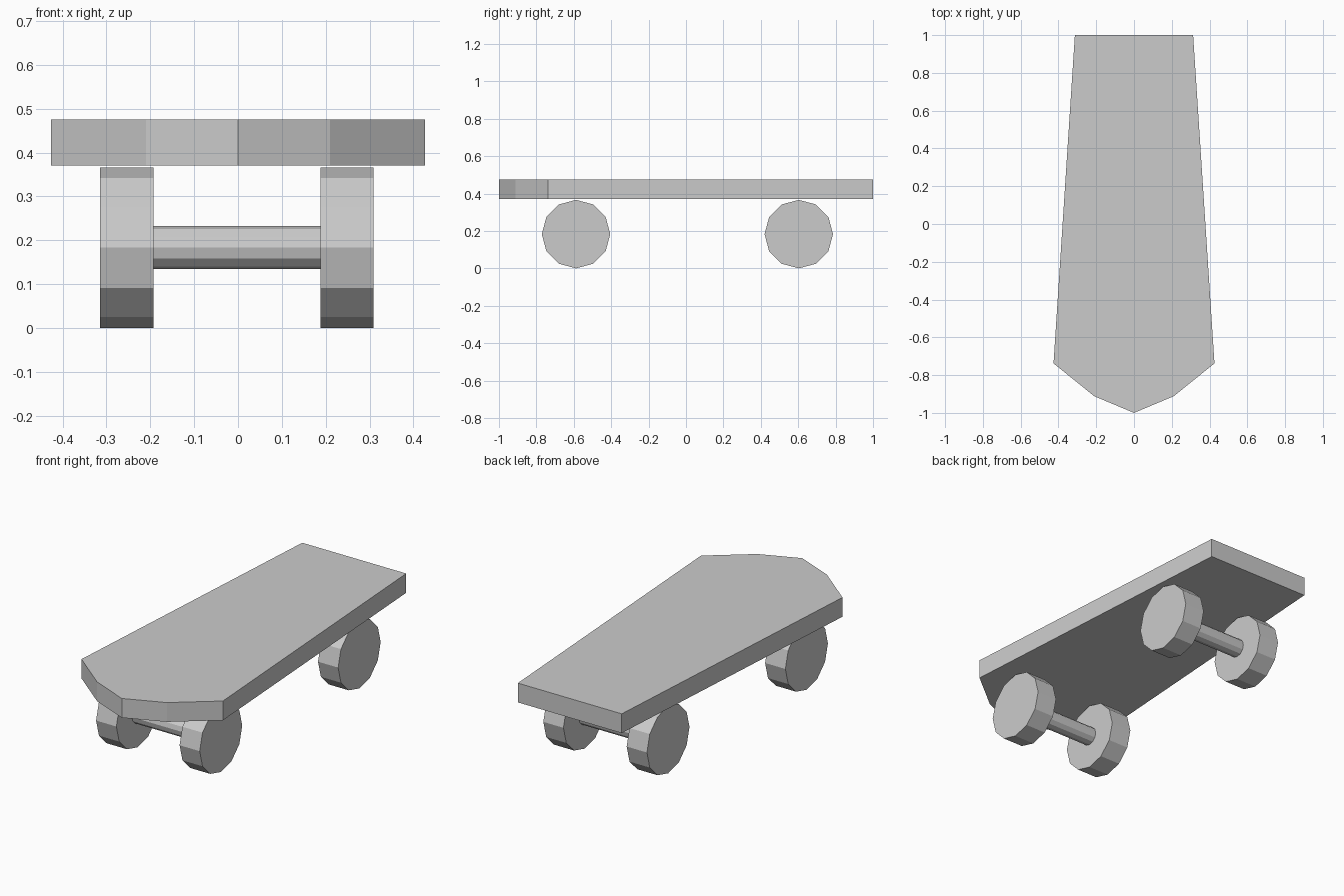
import bpy, bmesh
from math import pi

if "Cube" in bpy.data.objects:
    bpy.data.objects.remove(bpy.data.objects["Cube"])

WHEEL_R, AXLE_R, HUB_Z = 0.183, 0.049, 0.183


def finish(name, bm):
    bmesh.ops.recalc_face_normals(bm, faces=bm.faces[:])
    mesh = bpy.data.meshes.new(name)
    bm.to_mesh(mesh)
    bm.free()
    obj = bpy.data.objects.new(name, mesh)
    bpy.context.collection.objects.link(obj)
    return obj


def cross_cylinder(name, radius, x0, x1, y):
    """12-sided flat-shaded cylinder lying along x."""
    bpy.ops.mesh.primitive_cylinder_add(
        vertices=12, radius=radius, depth=x1 - x0,
        location=((x0 + x1) / 2, y, HUB_Z), rotation=(0, pi / 2, 0))
    bpy.context.object.name = name


# Deck: tapered plank with a faceted nose at the front
half = [(0.21, -0.912), (0.426, -0.738), (0.313, 1.0)]
outline = [(0, -1.0)] + half + [(-x, y) for x, y in reversed(half)]
bm = bmesh.new()
face = bm.faces.new([bm.verts.new((x, y, 0.37)) for x, y in outline])
top = bmesh.ops.extrude_face_region(bm, geom=[face], use_keep_orig=True)
bmesh.ops.translate(bm, vec=(0, 0, 0.105),
                    verts=[v for v in top["geom"] if isinstance(v, bmesh.types.BMVert)])
finish("deck", bm)

# Trucks: one axle and two wheels at each end
for end, y in (("front", -0.588), ("rear", 0.603)):
    cross_cylinder(end + "_axle", AXLE_R, -0.2, 0.195, y)
    cross_cylinder(end + "_left_wheel", WHEEL_R, -0.315, -0.193, y)
    cross_cylinder(end + "_right_wheel", WHEEL_R, 0.188, 0.309, y)
